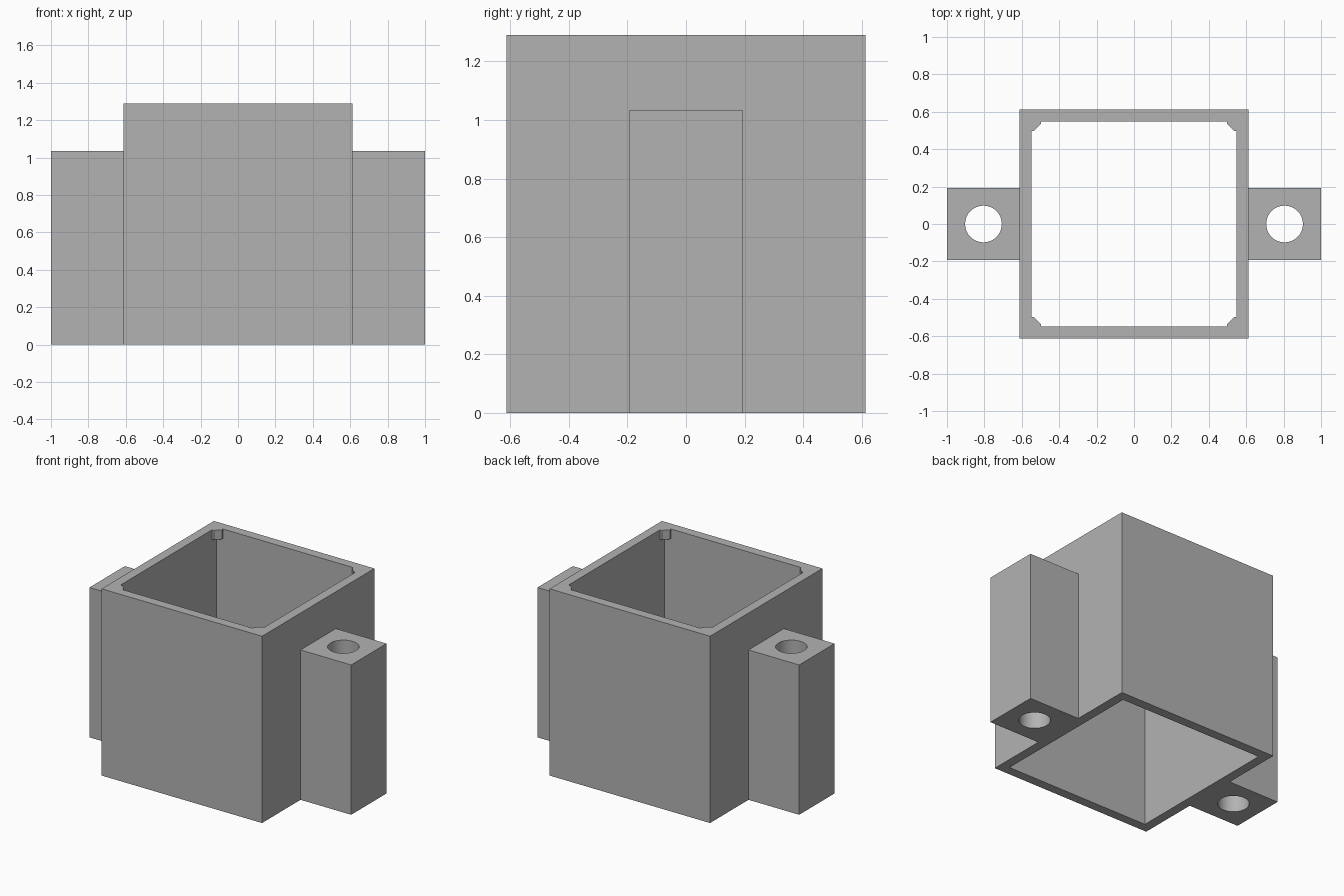
import bpy, bmesh
from math import cos, sin, pi

cube = bpy.data.objects.get("Cube")
if cube:
    bpy.data.objects.remove(cube, do_unlink=True)

grey = bpy.data.materials.new("plain grey")
grey.use_nodes = True
colour = (0.45, 0.45, 0.45, 1)
grey.diffuse_color = colour
grey.node_tree.nodes["Principled BSDF"].inputs["Base Color"].default_value = colour


def rect(x0, x1, y0, y1):
    return [(x0, y0), (x1, y0), (x1, y1), (x0, y1)]


def circle(cx, r, n=64):
    return [(cx + r * cos(2 * pi * i / n), r * sin(2 * pi * i / n)) for i in range(n)]


def prism(name, loops, z0, z1):
    """Extrude a flat outline, with optional hole loops, from z0 to z1."""
    bm = bmesh.new()
    edges = []
    for loop in loops:
        vs = [bm.verts.new((x, y, z0)) for x, y in loop]
        edges += [bm.edges.new((a, b)) for a, b in zip(vs, vs[1:] + vs[:1])]
    bmesh.ops.triangle_fill(bm, edges=edges, use_beauty=True, use_dissolve=False)
    ext = bmesh.ops.extrude_face_region(bm, geom=bm.faces[:], use_keep_orig=True)
    top = [v for v in ext["geom"] if isinstance(v, bmesh.types.BMVert)]
    bmesh.ops.translate(bm, verts=top, vec=(0, 0, z1 - z0))
    bmesh.ops.recalc_face_normals(bm, faces=bm.faces[:])
    me = bpy.data.meshes.new(name)
    bm.to_mesh(me)
    bm.free()
    me.materials.append(grey)
    ob = bpy.data.objects.new(name, me)
    bpy.context.collection.objects.link(ob)
    bpy.ops.object.select_all(action="DESELECT")
    ob.select_set(True)
    bpy.context.view_layer.objects.active = ob
    bpy.ops.object.shade_smooth_by_angle()
    return ob


OUT, INN, TOP = 0.613, 0.548, 1.29   # wall half widths and height
TAB, CUT = 0.05, 0.014               # corner tab reach and chamfer start

# Square open tube
prism("housing_wall", [rect(-OUT, OUT, -OUT, OUT), rect(-INN, INN, -INN, INN)], 0, TOP)

# Side lugs with vertical through holes
for side, s in (("left", 1), ("right", -1)):
    lug = rect(*sorted((s * OUT, s * 1.0)), -0.193, 0.193)
    prism(side + "_lug", [lug, circle(s * 0.805, 0.098)], 0, 1.035)

# Small chamfered tabs in the inner top corners
for end, t in (("front", -1), ("back", 1)):
    for side, s in (("left", 1), ("right", -1)):
        shape = [(0, 0), (TAB, 0), (TAB, CUT), (CUT, TAB), (0, TAB)]
        pts = [(s * (INN - x), t * (INN - y)) for x, y in shape]
        prism(f"{end}_{side}_corner_tab", [pts], TOP - 0.065, TOP)
